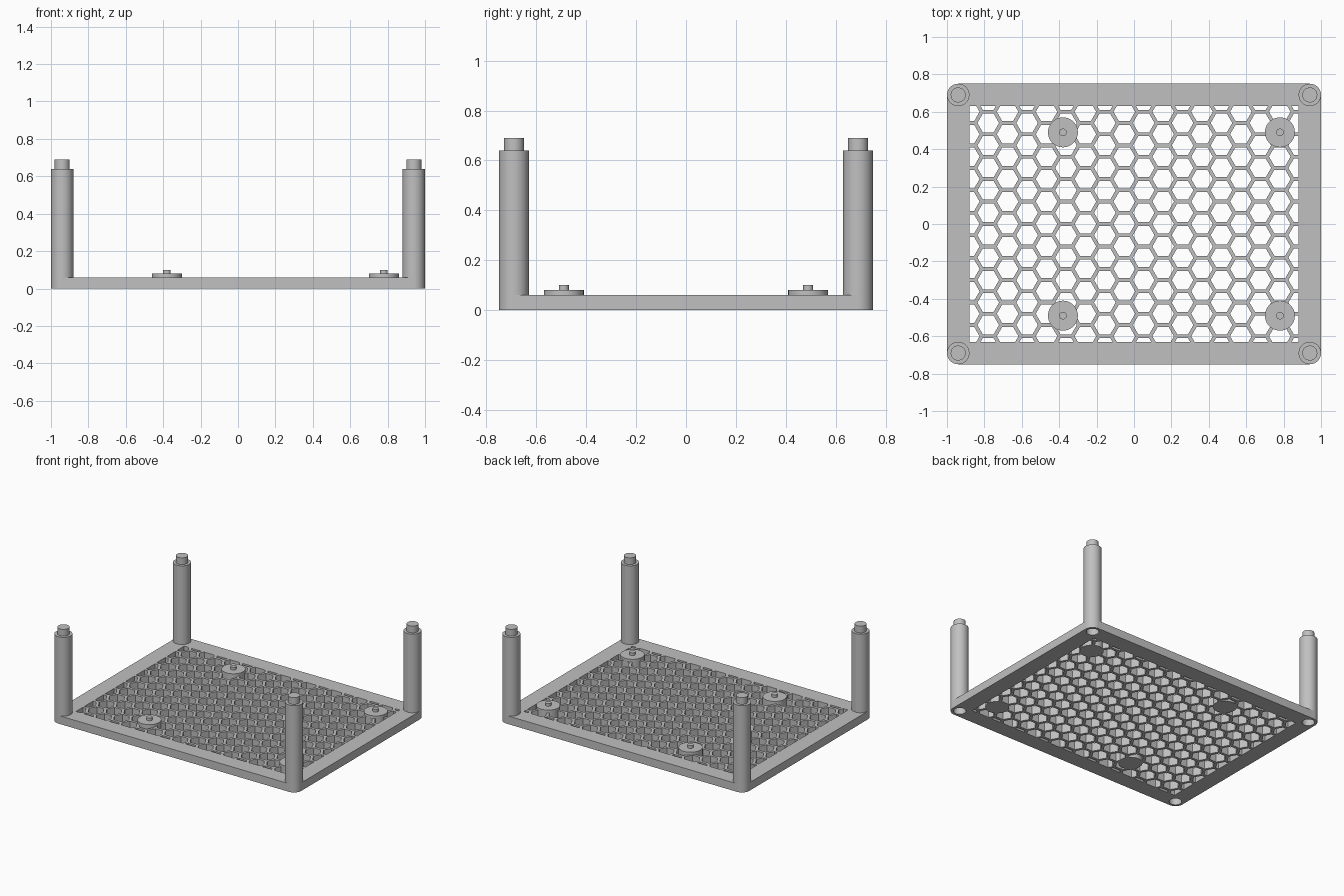
import bpy, bmesh, math
from mathutils import Vector

if "Cube" in bpy.data.objects:
    bpy.data.objects.remove(bpy.data.objects["Cube"], do_unlink=True)

HALF_X, HALF_Y, PLATE_H = 1.0, 0.75, 0.06      # base plate
OPEN_X, OPEN_Y = 0.88, 0.63                    # honeycomb window
POST_R, PEG_R, SOCKET_R = 0.06, 0.04, 0.042
POST_X, POST_Y = HALF_X - POST_R, HALF_Y - POST_R
PITCH, WALL = 0.12, 0.02                       # honeycomb cells

grey = bpy.data.materials.new("light_grey")
grey.use_nodes = True
COLOUR = (0.53, 0.53, 0.53, 1)
grey.diffuse_color = COLOUR
grey.node_tree.nodes["Principled BSDF"].inputs["Base Color"].default_value = COLOUR


def add_object(name, bm):
    bmesh.ops.recalc_face_normals(bm, faces=bm.faces)
    mesh = bpy.data.meshes.new(name)
    bm.to_mesh(mesh)
    bm.free()
    mesh.materials.append(grey)
    obj = bpy.data.objects.new(name, mesh)
    bpy.context.collection.objects.link(obj)
    return obj


def smooth(obj):
    bpy.ops.object.select_all(action='DESELECT')
    obj.select_set(True)
    bpy.context.view_layer.objects.active = obj
    bpy.ops.object.shade_smooth_by_angle(angle=math.radians(30))


def polygon(bm, x, y, radius, sides, z=0.0):
    return bm.faces.new([bm.verts.new((x + radius * math.cos(math.tau * i / sides),
                                       y + radius * math.sin(math.tau * i / sides), z))
                         for i in range(sides)])


def extrude_up(bm, height):
    geom = bmesh.ops.extrude_face_region(bm, geom=bm.faces[:])["geom"]
    verts = [g for g in geom if isinstance(g, bmesh.types.BMVert)]
    bmesh.ops.translate(bm, verts=verts, vec=(0, 0, height))


def lathe(name, profile, x, y, sides=48):
    bm = bmesh.new()
    verts = [bm.verts.new((r, 0, z)) for r, z in profile]
    edges = [bm.edges.new(pair) for pair in zip(verts, verts[1:])]
    bmesh.ops.spin(bm, geom=verts + edges, cent=(0, 0, 0), axis=(0, 0, 1),
                   angle=math.tau, steps=sides, use_duplicate=False)
    bmesh.ops.remove_doubles(bm, verts=bm.verts, dist=0.0001)
    obj = add_object(name, bm)
    obj.location = (x, y, 0)
    smooth(obj)
    return obj


# Base plate with rounded corners
bm = bmesh.new()
outline = []
for corner, (sx, sy) in enumerate([(1, 1), (-1, 1), (-1, -1), (1, -1)]):
    for step in range(13):
        a = math.pi / 2 * (corner + step / 12)
        outline.append(bm.verts.new((sx * POST_X + POST_R * math.cos(a),
                                     sy * POST_Y + POST_R * math.sin(a), 0)))
bm.faces.new(outline)
extrude_up(bm, PLATE_H)
plate = add_object("honeycomb_base_plate", bm)

# Honeycomb cells, trimmed to the window, plus openings under the posts
bm = bmesh.new()
cell_r = (PITCH - WALL) / math.sqrt(3)
for col in range(18):
    x = (col - 8.5) * PITCH * math.sqrt(3) / 2
    shift = 0.5 * (col % 2)
    for row in range(-6, 7):
        y = (row + shift) * PITCH
        if abs(y) < OPEN_Y + PITCH / 2 - WALL:
            polygon(bm, x, y, cell_r, 6)
for co, no in [((OPEN_X, 0, 0), (1, 0, 0)), ((-OPEN_X, 0, 0), (-1, 0, 0)),
               ((0, OPEN_Y, 0), (0, 1, 0)), ((0, -OPEN_Y, 0), (0, -1, 0))]:
    bmesh.ops.bisect_plane(bm, geom=bm.verts[:] + bm.edges[:] + bm.faces[:],
                           plane_co=Vector(co), plane_no=Vector(no), clear_outer=True)
for sx in (-1, 1):
    for sy in (-1, 1):
        polygon(bm, sx * POST_X, sy * POST_Y, 0.05, 32)
bmesh.ops.translate(bm, verts=bm.verts, vec=(0, 0, -0.1))
extrude_up(bm, 0.3)
cutter = add_object("cell_cutter", bm)
cutter.hide_render = True

cut = plate.modifiers.new("cells", 'BOOLEAN')
cut.operation = 'DIFFERENCE'
cut.solver = 'EXACT'
cut.object = cutter
bpy.context.view_layer.objects.active = plate
bpy.ops.object.modifier_apply(modifier=cut.name)
bpy.data.objects.remove(cutter, do_unlink=True)
smooth(plate)

# Corner posts: socket below, stacking peg on top
post_profile = [(0, PLATE_H), (SOCKET_R, PLATE_H), (SOCKET_R, 0), (POST_R, 0),
                (POST_R, 0.64), (PEG_R + 0.012, 0.64), (PEG_R, 0.64), (PEG_R, 0.69), (0, 0.69)]
for side, sx in (("left", 1), ("right", -1)):
    for end, sy in (("front", -1), ("back", 1)):
        lathe(f"{end}_{side}_post", post_profile, sx * POST_X, sy * POST_Y)

# Mounting discs with locating pins
disc_profile = [(0, 0), (0.08, 0), (0.08, 0.08), (0.02, 0.08), (0.02, 0.1), (0, 0.1)]
for side, x in (("left", 0.78), ("right", -0.38)):
    for end, y in (("front", -0.49), ("back", 0.49)):
        lathe(f"{end}_{side}_mount", disc_profile, x, y)
